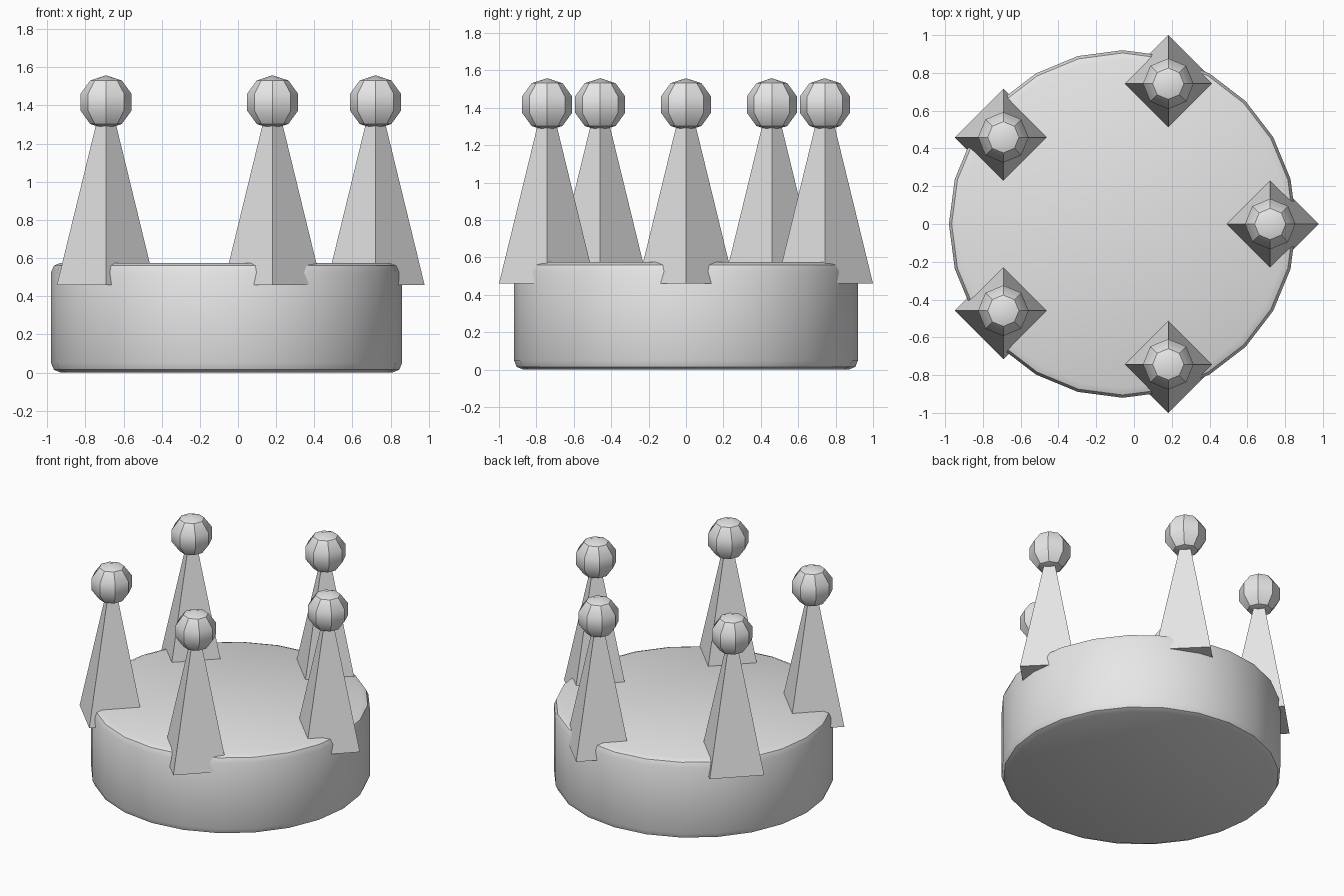
import bpy
import math

if "Cube" in bpy.data.objects:
    bpy.data.objects.remove(bpy.data.objects["Cube"], do_unlink=True)

# One plain grey for the whole crown
grey = bpy.data.materials.new("light_grey")
grey.use_nodes = True
grey.diffuse_color = (0.8, 0.8, 0.8, 1)
grey.node_tree.nodes["Principled BSDF"].inputs["Base Color"].default_value = (0.8, 0.8, 0.8, 1)

CENTRE_X = -0.06
BAND_RADIUS, BAND_HEIGHT = 0.92, 0.575
RING_RADIUS, POINTS = 0.781, 5
SPIKE_BASE, SPIKE_TIP = 0.46, 1.515
BALL_Z, BALL_RADIUS = 1.417, 0.141


def finish(name):
    """Name the active object, give it the material and smooth its soft edges."""
    obj = bpy.context.object
    obj.name = name
    obj.data.materials.append(grey)
    bpy.ops.object.shade_smooth_by_angle(angle=math.radians(35))
    return obj


# Solid round band with softened rims
bpy.ops.mesh.primitive_cylinder_add(
    vertices=24, radius=BAND_RADIUS, depth=BAND_HEIGHT,
    location=(CENTRE_X, 0, BAND_HEIGHT / 2))
band = bpy.context.object
bevel = band.modifiers.new("rim_bevel", "BEVEL")
bevel.width = 0.05
bevel.segments = 2
bevel.limit_method = "ANGLE"
bevel.angle_limit = math.radians(40)
bpy.ops.object.modifier_apply(modifier=bevel.name)
finish("band")

# Five four-sided spikes, each topped by a faceted ball
for i in range(POINTS):
    angle = math.tau * i / POINTS
    x = CENTRE_X + RING_RADIUS * math.cos(angle)
    y = RING_RADIUS * math.sin(angle)

    bpy.ops.mesh.primitive_cone_add(
        vertices=4, radius1=0.257, radius2=0, depth=SPIKE_TIP - SPIKE_BASE,
        location=(x, y, (SPIKE_BASE + SPIKE_TIP) / 2))
    finish(f"spike_{i + 1}")

    bpy.ops.mesh.primitive_uv_sphere_add(
        segments=8, ring_count=5, radius=BALL_RADIUS, location=(x, y, BALL_Z))
    finish(f"ball_{i + 1}")
